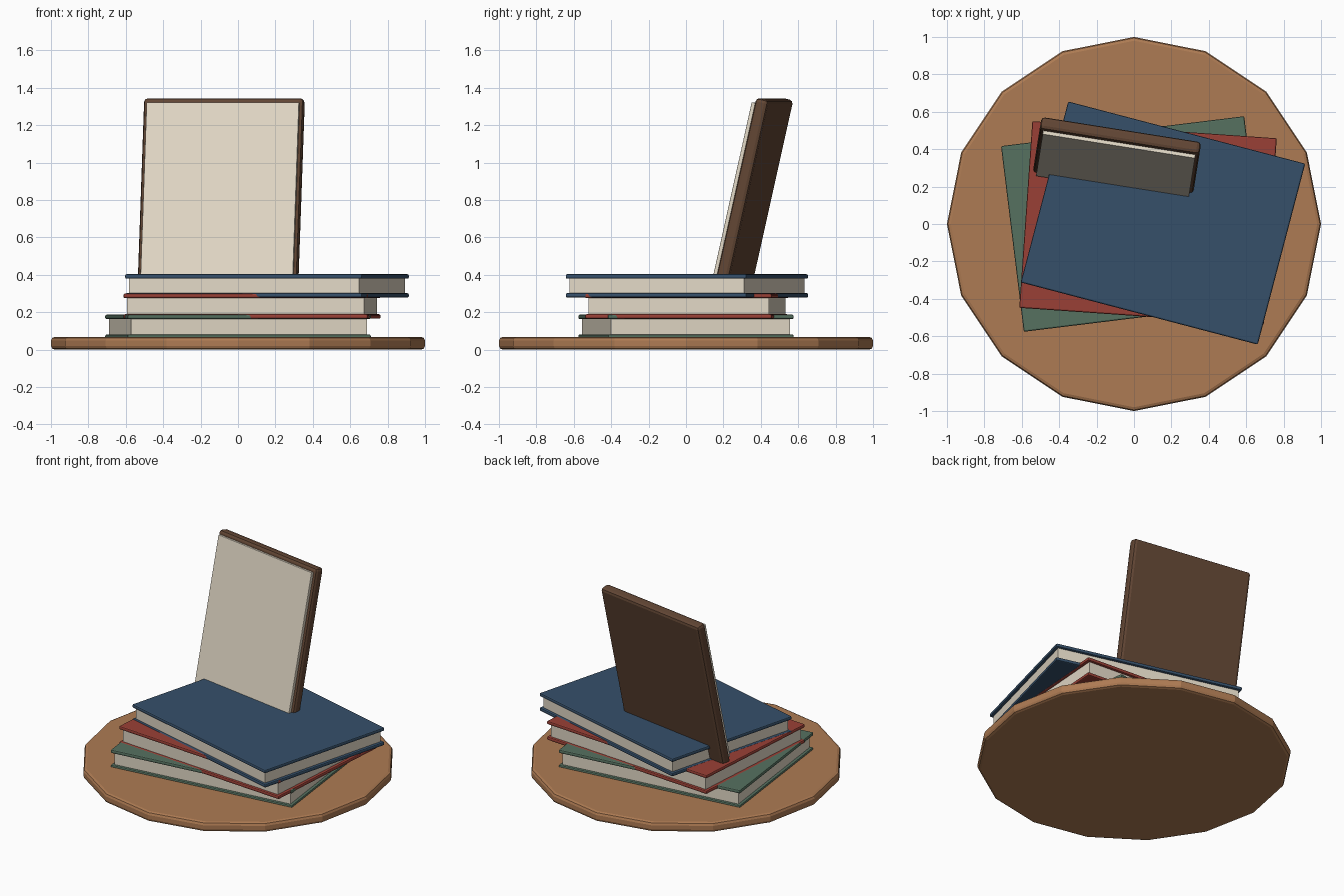
import bpy, math
from mathutils import Matrix, Vector

if "Cube" in bpy.data.objects:
    bpy.data.objects.remove(bpy.data.objects["Cube"])


def material(name, rgb):
    m = bpy.data.materials.new(name)
    lin = [(c / 255 / 12.92) if c < 11 else ((c / 255 + 0.055) / 1.055) ** 2.4 for c in rgb]
    m.diffuse_color = (*lin, 1)
    m.use_nodes = True
    m.node_tree.nodes["Principled BSDF"].inputs["Base Color"].default_value = m.diffuse_color
    return m


WOOD = material("tan wood", (174, 123, 83))
DARK = material("dark wood", (98, 70, 52))
PAPER = material("cream paper", (226, 216, 198))
GREEN = material("green cover", (86, 113, 96))
RED = material("red cover", (154, 64, 54))
BLUE = material("blue cover", (54, 80, 106))


def finish(ob, name, mat, bevel):
    ob.name = name
    ob.data.materials.append(mat)
    if bevel:
        b = ob.modifiers.new("edge", 'BEVEL')
        b.width = bevel
        b.segments = 2
        b.limit_method = 'ANGLE'
        b.angle_limit = math.radians(40)
    return ob


def box(name, size, frame, offset, mat, bevel=0):
    """Box of a given size, offset within a local frame matrix."""
    bpy.ops.mesh.primitive_cube_add(size=1)
    ob = bpy.context.object
    ob.data.transform(Matrix.Diagonal((*size, 1)))
    ob.matrix_world = frame @ Matrix.Translation(offset)
    return finish(ob, name, mat, bevel)


# Round sixteen-sided base board
bpy.ops.mesh.primitive_cylinder_add(vertices=16, radius=1, depth=0.068, location=(0, 0, 0.034))
finish(bpy.context.object, "base_board", WOOD, 0.02)

# Stack of three twisted books: name, colour, x, y, turn, lower and upper cover heights
books = [
    ("green_book", GREEN, 0.0, 0.0, 7, 0.069, 0.175),
    ("red_book", RED, 0.075, 0.005, -4, 0.177, 0.287),
    ("blue_book", BLUE, 0.155, 0.005, -14.7, 0.290, 0.391),
]
for name, mat, x, y, turn, low, high in books:
    f = Matrix.Translation((x, y, 0)) @ Matrix.Rotation(math.radians(turn), 4, 'Z')
    for part, z in (("lower_cover", low), ("upper_cover", high)):
        box(f"{name}_{part}", (1.31, 1.0, 0.024), f, (0, 0, z), mat, 0.008)
    box(f"{name}_pages", (1.27, 0.966, high - low), f, (0, 0, (low + high) / 2), PAPER)

# Framed panel leaning back, sunk into the top book; origin at the frame's top centre
f = (Matrix.Translation((-0.072, 0.475, 1.34))
     @ Matrix.Rotation(math.radians(-9), 4, 'Z')
     @ Matrix.Rotation(math.radians(-12.7), 4, 'X'))
H = 1.09
box("picture_frame", (0.865, 0.07, H), f, (0, 0, -H / 2), DARK, 0.02)
box("picture_panel", (0.825, 0.04, H - 0.06), f, (0, -0.035, -H / 2), PAPER, 0.003)
